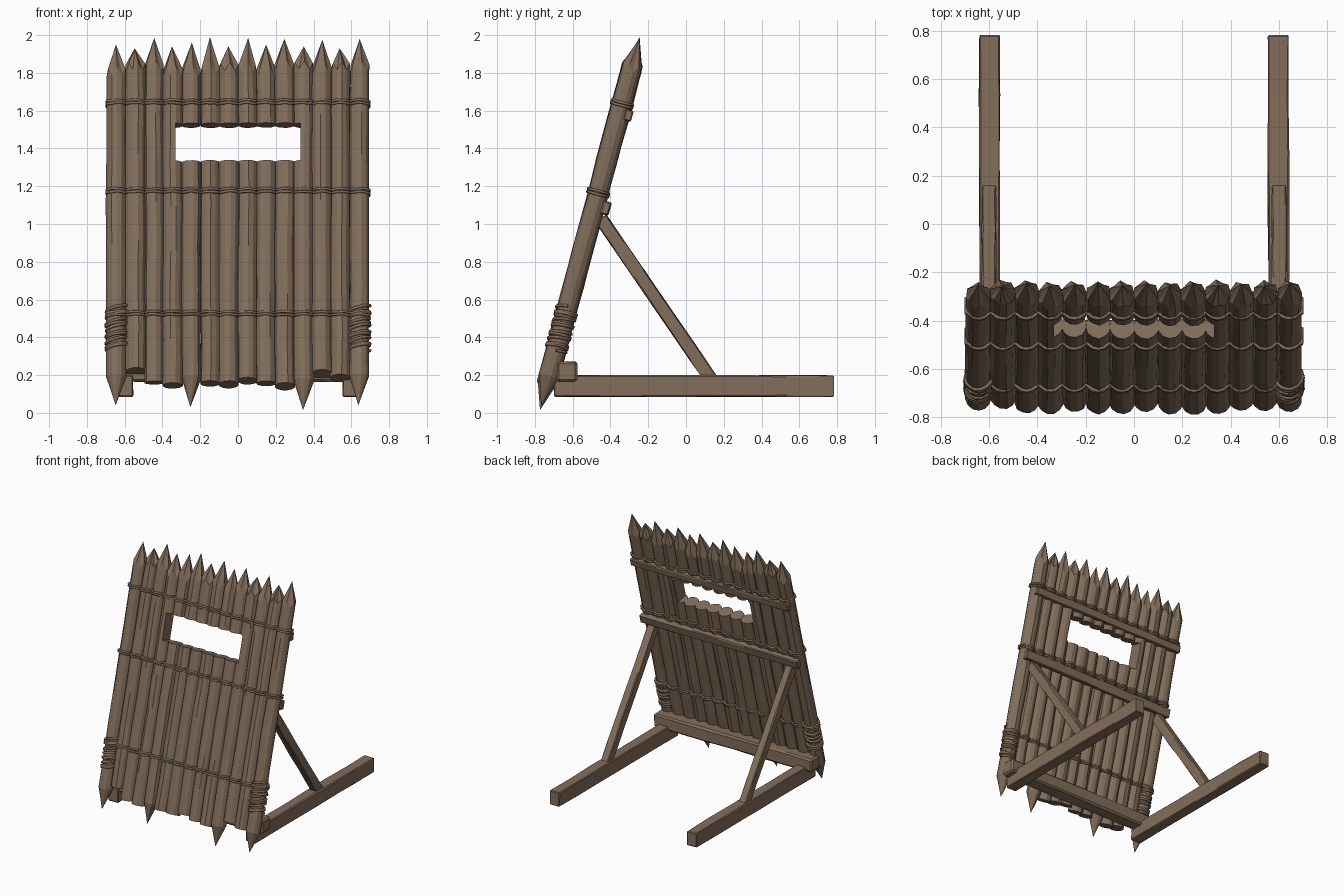
import bpy, bmesh, math, random
from mathutils import Matrix, Vector

if "Cube" in bpy.data.objects:
    bpy.data.objects.remove(bpy.data.objects["Cube"])

random.seed(4)
wood = bpy.data.materials.new("weathered brown wood")
wood.diffuse_color = (0.225, 0.157, 0.104, 1)
wood.use_nodes = True
wood.node_tree.nodes["Principled BSDF"].inputs["Base Color"].default_value = wood.diffuse_color

LEAN = math.radians(15)
WALL = Matrix.Translation((0, -0.777, 0)) @ Matrix.Rotation(-LEAN, 4, 'X')
C = math.cos(LEAN)
N, STEP, R = 14, 0.0988, 0.052
XS = [(i - (N - 1) / 2) * STEP for i in range(N)]


def add(name, bm, matrix):
    bmesh.ops.recalc_face_normals(bm, faces=bm.faces)
    me = bpy.data.meshes.new(name)
    bm.to_mesh(me)
    bm.free()
    me.materials.append(wood)
    ob = bpy.data.objects.new(name, me)
    ob.matrix_world = matrix
    bpy.context.collection.objects.link(ob)
    return ob


def beam(name, size, matrix, cuts=6, jitter=0.0025, bevel=0.006):
    """Hewn timber, long along local x."""
    bm = bmesh.new()
    bmesh.ops.create_cube(bm, size=1, matrix=Matrix.Diagonal((*size, 1)))
    bmesh.ops.bevel(bm, geom=bm.edges[:], offset=bevel, segments=1, affect='EDGES')
    for k in range(1, cuts):
        x = (k / cuts - 0.5) * size[0]
        bmesh.ops.bisect_plane(bm, geom=bm.verts[:] + bm.edges[:] + bm.faces[:],
                               plane_co=(x, 0, 0), plane_no=(1, 0, 0))
    for v in bm.verts:
        v.co.y += random.uniform(-jitter, jitter)
        v.co.z += random.uniform(-jitter, jitter)
    return add(name, bm, matrix)


def log(name, x, z_bottom, z_tip, spiked):
    """Rough round log with a sharpened top and an optional sharpened foot."""
    sides = 12
    s0, s1 = z_bottom / C, z_tip / C
    shoulder = 1.8 / C + random.uniform(-0.02, 0.02)
    low = s0 + 0.16 if spiked else s0
    stations = [low + (shoulder - low) * k / 7 for k in range(8)]
    phase = random.uniform(0, 0.5)
    lump = [random.uniform(0.96, 1.05) for _ in range(sides)]
    tilt = 0 if spiked else random.uniform(-0.25, 0.1)
    bm = bmesh.new()
    rings = []
    for k, s in enumerate(stations):
        cx, cy = x + random.uniform(-.003, .003), random.uniform(-.004, .004)
        rad = R * random.uniform(0.98, 1.04)
        ring = []
        for j in range(sides):
            a = phase + 2 * math.pi * j / sides
            r = rad * lump[j] * random.uniform(0.985, 1.015)
            dy = r * math.sin(a)
            ring.append(bm.verts.new((cx + r * math.cos(a), cy + dy,
                                      s + (tilt * dy if k == 0 else 0))))
        rings.append(ring)
    for a, b in zip(rings, rings[1:]):
        for j in range(sides):
            bm.faces.new((a[j], a[(j + 1) % sides], b[(j + 1) % sides], b[j]))
    # hewn point: alternate shoulder corners pulled down give broad facets
    for j, v in enumerate(rings[-1]):
        v.co.z += 0.03 if j % 2 else -0.012
    ends = [(rings[-1], s1)] + ([(rings[0], s0)] if spiked else [])
    for ring, s in ends:
        tip = bm.verts.new((x + random.uniform(-.006, .006), 0, s))
        for j in range(sides):
            bm.faces.new((ring[j], ring[(j + 1) % sides], tip))
    if not spiked:
        bm.faces.new(rings[0])
    return add(name, bm, WALL)


def rope(name, pts, radius, closed):
    cu = bpy.data.curves.new(name, 'CURVE')
    cu.dimensions = '3D'
    cu.bevel_depth = radius
    cu.bevel_resolution = 1
    cu.use_fill_caps = True
    sp = cu.splines.new('POLY')
    sp.points.add(len(pts) - 1)
    for p, q in zip(sp.points, pts):
        p.co = (*q, 1)
    sp.use_cyclic_u = closed
    cu.materials.append(wood)
    ob = bpy.data.objects.new(name, cu)
    ob.matrix_world = WALL
    bpy.context.collection.objects.link(ob)


# leaning palisade of logs
tips = [1.95, 1.93, 1.985, 1.94, 1.96, 1.99, 1.94, 1.985, 1.95, 1.98, 1.94, 1.975, 1.93, 1.98]
feet = [0.04, 0.22, 0.16, 0.145, 0.03, 0.155, 0.15, 0.17, 0.155, 0.14, 0.015, 0.205, 0.185, 0.04]
logs = [log(f"wall_log_{i + 1}", XS[i], feet[i], tips[i], feet[i] < 0.1) for i in range(N)]

# lookout slot cut through the middle logs
bm = bmesh.new()
bmesh.ops.create_cube(bm, size=1, matrix=Matrix.Translation((0, 0, 1.474))
                      @ Matrix.Diagonal((0.664, 0.4, 0.204, 1)))
cutter = add("slot_cutter", bm, WALL)
cutter.hide_render = True
for ob in logs[3:11]:
    m = ob.modifiers.new("slot", 'BOOLEAN')
    m.operation = 'DIFFERENCE'
    m.solver = 'EXACT'
    m.object = cutter
bpy.context.view_layer.update()
deps = bpy.context.evaluated_depsgraph_get()
cut = [bpy.data.meshes.new_from_object(ob.evaluated_get(deps)) for ob in logs[3:11]]
for ob, me in zip(logs[3:11], cut):
    ob.modifiers.clear()
    ob.data = me
bpy.data.objects.remove(cutter)

# rope bands following the bumps of the logs, front and back
for b, s in enumerate((1.693, 1.207, 0.534)):
    for strand in (-1, 1):
        front, back = [], []
        for x in XS:
            for k in range(7):
                a = math.pi * (k + 0.5) / 7
                off = max(math.sin(a) * (R + 0.004), 0.03)
                px = x - math.cos(a) * (R + 0.002)
                ds = s + strand * 0.007 + random.uniform(-.003, .003)
                front.append((px, -off, ds))
                back.append((px, off, ds))
        rope(f"rope_band_{b + 1}_{'lower' if strand < 0 else 'upper'}",
             front + back[::-1], 0.0075, True)

# coiled lashings on the two outer logs
for side, x in (("left", XS[0]), ("right", XS[-1])):
    turns, per = 11, 14
    pts = []
    for k in range(turns * per + 1):
        a = 2 * math.pi * k / per
        s = 0.335 + 0.24 * k / (turns * per) + 0.008 * math.sin(a * 0.37) + 0.008 * math.cos(a)
        r = R + 0.004 + random.uniform(-.002, .002)
        pts.append((x + r * math.cos(a), r * math.sin(a), s))
    rope(f"{side}_corner_lashing", pts, 0.0085, False)

# cross rails behind the wall
for name, y, z, t, h in (("upper_rail", -0.305, 1.575, 0.04, 0.06),
                         ("middle_rail", -0.425, 1.085, 0.045, 0.07)):
    beam(name, (1.375, t, h), Matrix.Translation((0, y, z)) @ Matrix.Rotation(-LEAN, 4, 'X'))
beam("bottom_rail", (1.375, 0.11, 0.105), Matrix.Translation((0, -0.63, 0.218)), bevel=0.012)

# ground skids and diagonal braces on both sides
for side, sx in (("left", -1), ("right", 1)):
    beam(f"{side}_skid", (1.482, 0.086, 0.113), Matrix.Translation((sx * 0.598, 0.042, 0.142))
         @ Matrix.Rotation(math.pi / 2, 4, 'Z'))
    lo, hi = Vector((sx * 0.6, 0.152, 0.15)), Vector((sx * 0.6, -0.452, 1.03))
    d = (hi - lo).normalized()
    across = Vector((1, 0, 0))
    rot = Matrix((d, across, d.cross(across))).transposed().to_4x4()
    beam(f"{side}_brace", ((hi - lo).length, 0.06, 0.07),
         Matrix.Translation((lo + hi) / 2) @ rot)
